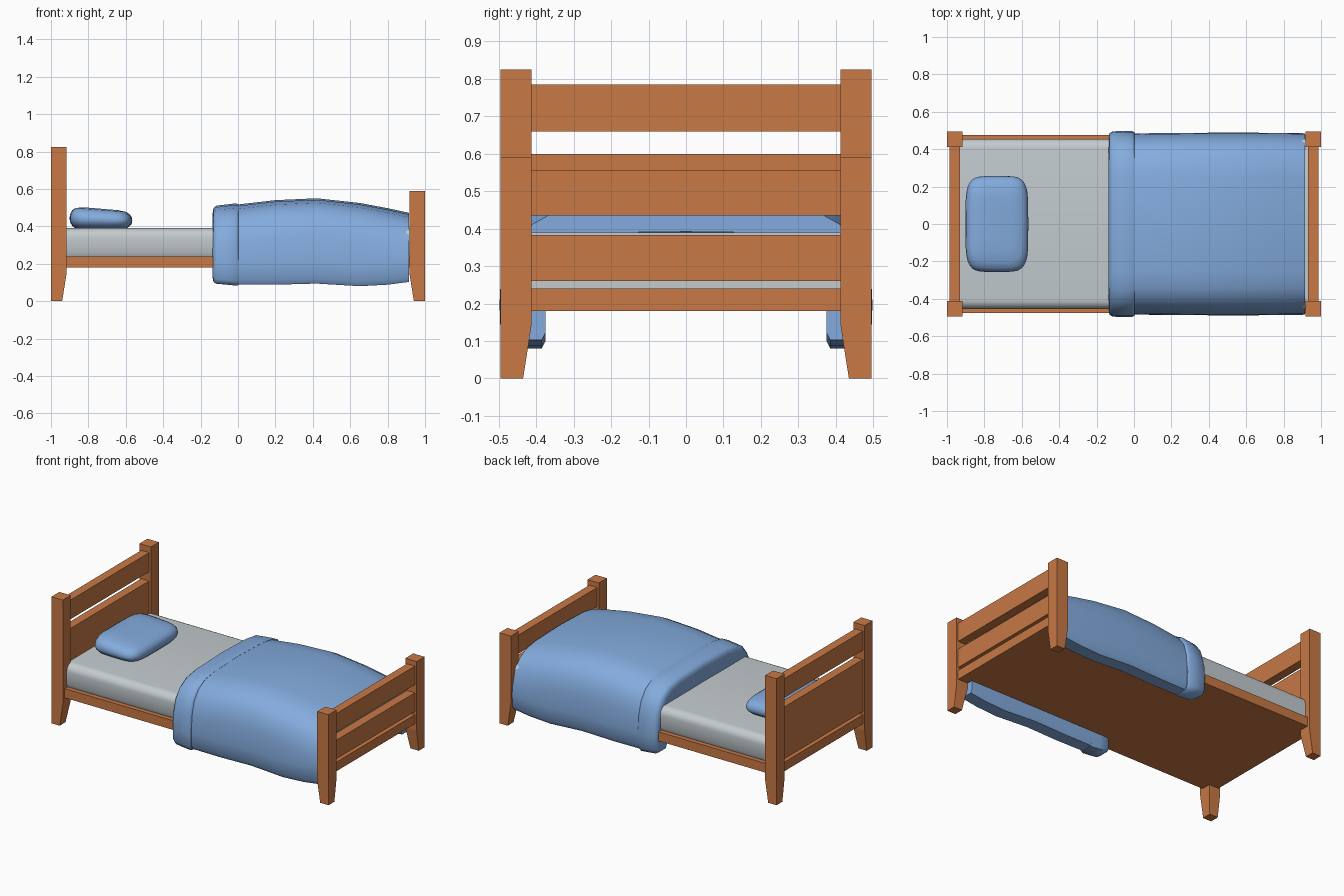
import bpy, bmesh, math

if "Cube" in bpy.data.objects:
    bpy.data.objects.remove(bpy.data.objects["Cube"])


def material(name, rgb):
    m = bpy.data.materials.new(name)
    m.diffuse_color = (*rgb, 1)
    m.use_nodes = True
    m.node_tree.nodes["Principled BSDF"].inputs["Base Color"].default_value = m.diffuse_color
    return m


WOOD = material("orange wood", (0.58, 0.19, 0.06))
BLUE = material("blue fabric", (0.23, 0.41, 0.73))
GREY = material("pale grey fabric", (0.55, 0.60, 0.62))


def finish(name, bm, mat, smooth=None):
    bmesh.ops.recalc_face_normals(bm, faces=bm.faces)
    me = bpy.data.meshes.new(name)
    bm.to_mesh(me)
    bm.free()
    ob = bpy.data.objects.new(name, me)
    bpy.context.collection.objects.link(ob)
    me.materials.append(mat)
    if smooth:
        bpy.ops.object.select_all(action='DESELECT')
        ob.select_set(True)
        bpy.context.view_layer.objects.active = ob
        bpy.ops.object.shade_smooth_by_angle(angle=math.radians(smooth))
    return ob


def loft(name, rings, mat, smooth=None):
    """Skin a list of closed rings and cap both ends."""
    bm = bmesh.new()
    rows = [[bm.verts.new(p) for p in r] for r in rings]
    n = len(rows[0])
    for a, b in zip(rows, rows[1:]):
        for i in range(n):
            j = (i + 1) % n
            bm.faces.new((a[i], a[j], b[j], b[i]))
    caps = [bm.faces.new(rows[0]), bm.faces.new(rows[-1])]
    bmesh.ops.triangulate(bm, faces=caps)
    return finish(name, bm, mat, smooth)


def rect(x0, x1, y0, y1, z):
    return [(x0, y0, z), (x1, y0, z), (x1, y1, z), (x0, y1, z)]


def box(name, x, y, z, mat):
    return loft(name, [rect(*x, *y, z[0]), rect(*x, *y, z[1])], mat)


# Posts, tapered on their inner sides near the floor
for end, sx, top in (("head", -1, 0.825), ("foot", 1, 0.59)):
    for side, sy in (("front", -1), ("back", 1)):
        rings = [rect(sx, sx * xi, sy * 0.495, sy * yi, z)
                 for xi, yi, z in ((0.94, 0.435, 0), (0.918, 0.413, 0.14), (0.918, 0.413, top))]
        loft(f"{end}_{side}_post", rings, WOOD)

# Boards between the posts
for name, sx, z in (("headboard_top_rail", -1, (0.66, 0.785)),
                    ("headboard_panel", -1, (0.26, 0.60)),
                    ("footboard_top_rail", 1, (0.435, 0.557)),
                    ("footboard_lower_rail", 1, (0.26, 0.383))):
    box(name, sorted((sx * 0.93, sx * 0.987)), (-0.42, 0.42), z, WOOD)

# Base slab
box("bed_base", (-0.925, 0.925), (-0.475, 0.475), (0.18, 0.24), WOOD)
for name, sx in (("head_base_rail", -1), ("foot_base_rail", 1)):
    box(name, sorted((sx * 0.925, sx * 0.987)), (-0.42, 0.42), (0.18, 0.24), WOOD)

# Mattress with rounded long edges
half = [(0.445, 0.24), (0.455, 0.262)]
half += [(0.405 + 0.05 * math.cos(a), 0.34 + 0.05 * math.sin(a))
         for a in [math.radians(15 * i) for i in range(7)]]
section = half + [(-y, z) for y, z in reversed(half)]
loft("mattress", [[(x, y, z) for y, z in section] for x in (-0.93, 0.93)], GREY, 40)


# Blanket: a thick upturned U, lofted along the bed
def drape(x, top, bottom, width, inner=0.0):
    k = width / 0.485
    h = [(0.25, top - 0.008), (0.345, top - 0.024), (0.41, top - 0.06),
         (0.455, top - 0.12), (0.48, top - 0.21), (0.485, bottom + 0.11),
         (0.482, bottom + 0.025), (0.465, bottom)]
    h = [(y * k, z) for y, z in h]
    h += [(0.385 + inner, bottom), (0.375 + inner, bottom + 0.02),
          (0.375 + inner, 0.36), (0.33, 0.388)]
    pts = [(0, top)] + h + [(0, 0.392)] + [(-y, z) for y, z in reversed(h)]
    return [(x, y, z) for y, z in pts]


loft("blanket", [drape(*s) for s in (
    (-0.06, 0.505, 0.095, 0.482), (0.0, 0.517, 0.088, 0.484), (0.2, 0.54, 0.088, 0.487),
    (0.42, 0.55, 0.094, 0.488), (0.65, 0.525, 0.08, 0.488), (0.80, 0.497, 0.088, 0.487),
    (0.915, 0.472, 0.103, 0.485))], BLUE, 50)

# Folded-back band at the open end of the blanket
loft("blanket_fold", [drape(*s) for s in (
    (-0.135, 0.475, 0.12, 0.465, 0.02), (-0.131, 0.497, 0.102, 0.485, 0.01),
    (-0.115, 0.511, 0.093, 0.495), (-0.06, 0.517, 0.088, 0.498), (-0.01, 0.523, 0.083, 0.497),
    (0.003, 0.518, 0.086, 0.49))], BLUE, 60)

# Pillow: stacked rounded rectangles that thin toward the foot side
rings = []
for z, s in ((0.0, 0.80), (0.12, 0.91), (0.28, 0.98), (0.45, 1.0), (0.65, 0.98),
             (0.82, 0.92), (0.94, 0.80), (1.0, 0.55)):
    ring = []
    for i in range(32):
        a = 2 * math.pi * i / 32
        c, d = math.cos(a), math.sin(a)
        ux = math.copysign(abs(c) ** 0.42, c) * s
        uy = math.copysign(abs(d) ** 0.42, d) * s
        ring.append((-0.733 + 0.168 * ux, 0.257 * uy,
                     0.388 + z * (0.106 - 0.014 * ux)))
    rings.append(ring)
loft("pillow", rings, BLUE, 60)
